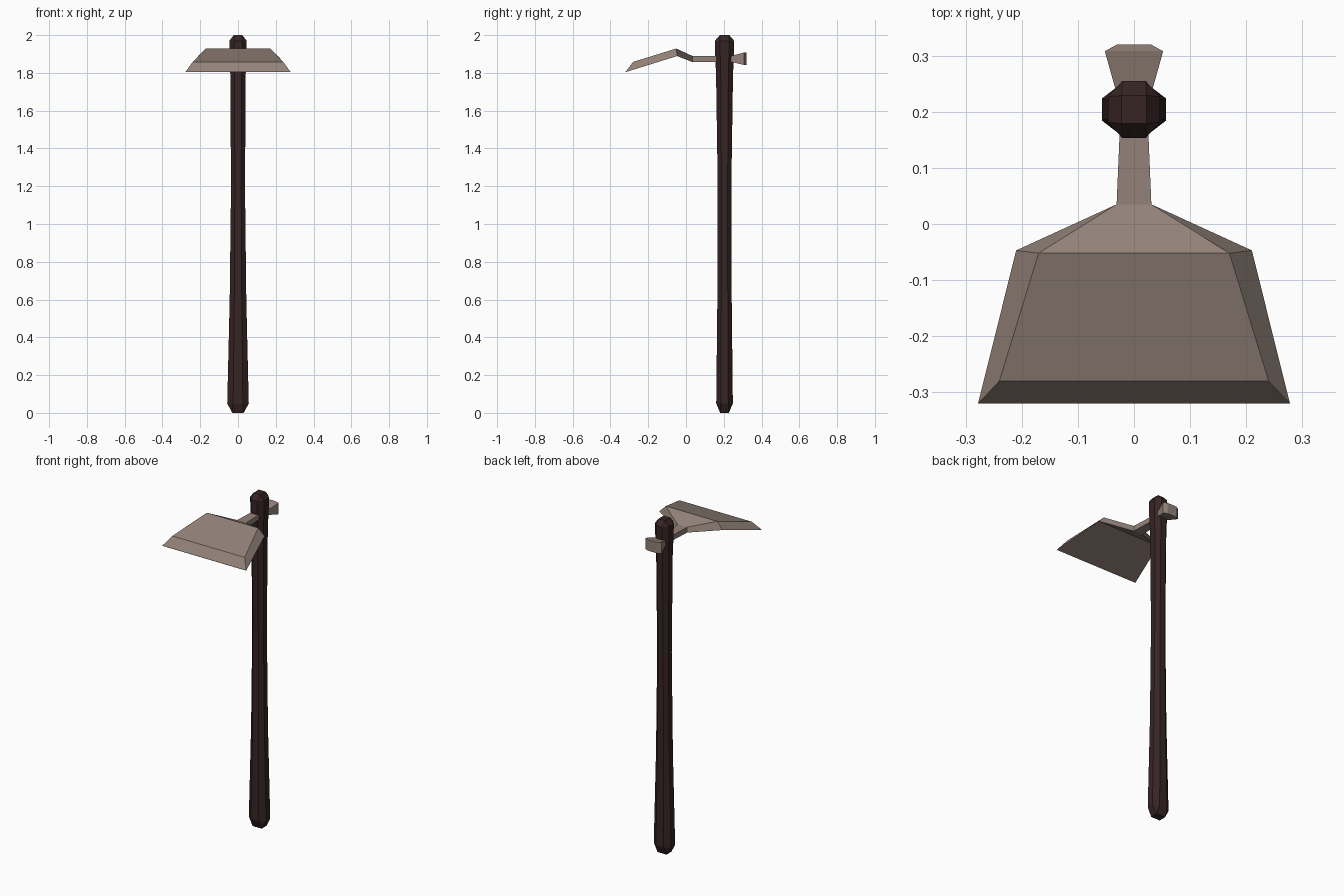
import bpy, bmesh

if "Cube" in bpy.data.objects:
    bpy.data.objects.remove(bpy.data.objects["Cube"])


def material(name, color):
    m = bpy.data.materials.new(name)
    m.diffuse_color = (*color, 1)
    m.use_nodes = True
    m.node_tree.nodes["Principled BSDF"].inputs["Base Color"].default_value = m.diffuse_color
    return m


wood = material("dark_wood", (0.038, 0.018, 0.018))
iron = material("dull_iron", (0.29, 0.225, 0.19))


def loft(name, rings, mat):
    """Skin a list of equal-length point rings and cap both ends."""
    bm = bmesh.new()
    rows = [[bm.verts.new(p) for p in ring] for ring in rings]
    n = len(rows[0])
    for a, b in zip(rows, rows[1:]):
        for i in range(n):
            j = (i + 1) % n
            bm.faces.new((a[i], a[j], b[j], b[i]))
    bm.faces.new(rows[0][::-1])
    bm.faces.new(rows[-1])
    bmesh.ops.remove_doubles(bm, verts=bm.verts, dist=0.0005)
    bmesh.ops.recalc_face_normals(bm, faces=bm.faces)
    me = bpy.data.meshes.new(name)
    bm.to_mesh(me)
    bm.free()
    me.materials.append(mat)
    ob = bpy.data.objects.new(name, me)
    bpy.context.collection.objects.link(ob)
    return ob


def octagon(z, hx, hy, k=0.45, cy=0.204):
    """Rectangle with cut corners; k = 1 leaves the corners square."""
    x, y = hx * k, hy * k
    return [(px, cy + py, z) for px, py in (
        (hx, -y), (hx, y), (x, hy), (-x, hy),
        (-hx, y), (-hx, -y), (-x, -hy), (x, -hy))]


def section(y, top_w, top_z, low_w, low_z, low_y=None):
    """Four-sided cross-section facing along y."""
    ly = y if low_y is None else low_y
    return [(-top_w, y, top_z), (top_w, y, top_z),
            (low_w, ly, low_z), (-low_w, ly, low_z)]


# Handle: flared at the foot, slightly thicker at the head
loft("handle", [
    octagon(0.0, 0.030, 0.023, 1),
    octagon(0.05, 0.057, 0.044),
    octagon(0.60, 0.044, 0.038),
    octagon(1.20, 0.037, 0.036),
    octagon(1.80, 0.041, 0.045),
    octagon(1.90, 0.045, 0.051),
    octagon(1.97, 0.046, 0.051),
    octagon(2.0, 0.022, 0.025, 1)], wood)

# Blade and neck: the bevelled plate ends in a sharp lower edge
loft("blade", [
    section(-0.32, 0.278, 1.805, 0.278, 1.804),
    section(-0.28, 0.24, 1.858, 0.278, 1.804, -0.32),
    section(-0.052, 0.17, 1.929, 0.21, 1.889, -0.047),
    section(0.035, 0.031, 1.889, 0.031, 1.857),
    section(0.20, 0.024, 1.888, 0.024, 1.858)], iron)

# Poll: small flared hammer end behind the handle
loft("poll", [
    section(0.20, 0.024, 1.89, 0.024, 1.858),
    section(0.24, 0.033, 1.89, 0.033, 1.858),
    section(0.308, 0.052, 1.908, 0.052, 1.842),
    section(0.32, 0.030, 1.908, 0.030, 1.842)], iron)
